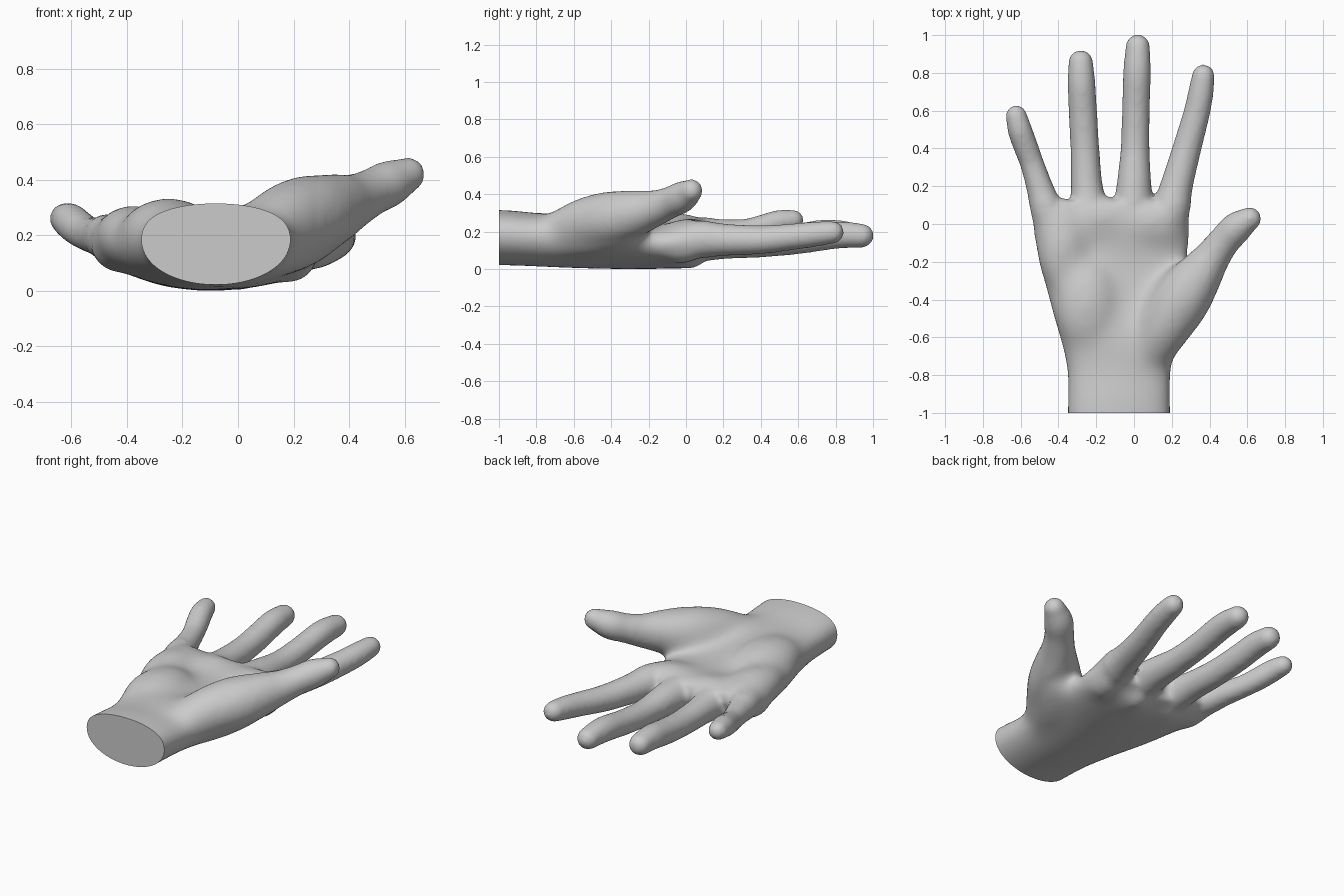
import bpy, bmesh, math
from mathutils import Vector

if "Cube" in bpy.data.objects:
    bpy.data.objects.remove(bpy.data.objects["Cube"], do_unlink=True)

SIDES = 28
SKIN = .005  # thickness lost again when the skin is softened
bm = bmesh.new()


def spline(pts, steps=5):
    """Smooth curve through rows of numbers of any width."""
    pts = [Vector(p) for p in pts]
    ext = [2 * pts[0] - pts[1]] + pts + [2 * pts[-1] - pts[-2]]
    out = []
    for a, b, c, d in zip(ext, ext[1:], ext[2:], ext[3:]):
        for i in range(steps):
            t = i / steps
            out.append(0.5 * (2 * b + (c - a) * t + (2 * a - 5 * b + 4 * c - d) * t * t
                              + (3 * b - a - 3 * c + d) * t ** 3))
    return out + [pts[-1]]


def skin(rings):
    """Closed shell through rings of points."""
    loops = [[bm.verts.new(p) for p in ring] for ring in rings]
    for a, b in zip(loops, loops[1:]):
        for i in range(SIDES):
            j = (i + 1) % SIDES
            bm.faces.new((a[i], a[j], b[j], b[i]))
    bm.faces.new(loops[0][::-1])
    bm.faces.new(loops[-1])


def digit(path):
    """Round-tipped finger; path rows are x, y, z, radius."""
    rows = spline(path)
    for row in rows:
        row[3] += SKIN
    tip, prev = rows[-1], rows[-2]
    heading = (tip - prev).to_3d().normalized()
    for k in range(1, 7):
        a = math.radians(14 * k)
        p = tip.to_3d() + heading * tip[3] * math.sin(a)
        rows.append(Vector((*p, tip[3] * math.cos(a))))
    rings = []
    for i, row in enumerate(rows):
        t = (rows[min(i + 1, len(rows) - 1)] - rows[max(i - 1, 0)]).to_3d().normalized()
        side = t.cross(Vector((0, 0, 1))).normalized()
        up = side.cross(t)
        rings.append([row.to_3d() + row[3] * (side * math.cos(u) + up * math.sin(u))
                      for u in (-2 * math.pi * n / SIDES for n in range(SIDES))])
    skin(rings)


def pad(centre, size):
    """Soft rounded mound."""
    made = bmesh.ops.create_uvsphere(bm, u_segments=24, v_segments=16, radius=1)["verts"]
    for v in made:
        v.co = Vector(centre) + Vector(a * b for a, b in zip(v.co, size))


# Wrist and palm: y, left edge, right edge, bottom, top
palm = [(-1.2, -.36, .20, .025, .32), (-.95, -.36, .20, .018, .318),
        (-.78, -.36, .20, .012, .30), (-.6, -.40, .22, .004, .30),
        (-.4, -.46, .25, 0, .265), (-.2, -.51, .29, 0, .24),
        (-.05, -.54, .305, .004, .25), (.05, -.53, .29, .03, .26), (.12, -.47, .26, .06, .24)]
rings = []
for y, x0, x1, z0, z1 in spline(palm):
    mid = z0 + (z1 - z0) * .56
    ring = []
    for n in range(SIDES):
        a = -2 * math.pi * n / SIDES
        s = math.sin(a)
        z = mid + (z1 - mid) * s ** .75 if s > 0 else mid + (mid - z0) * s
        lift = .05 * max(0, -math.cos(a)) ** 2 * max(0, min(1, (y + .7) / .6))
        ring.append(Vector(((x0 + x1) / 2 + (x1 - x0) / 2 * math.cos(a), y, z + lift)))
    rings.append(ring)
skin(rings)

# Fingers and thumb
digit([(.15, -.1, .145, .09), (.19, .05, .16, .10), (.225, .2, .158, .082), (.28, .4, .158, .072),
       (.33, .58, .175, .066), (.353, .69, .188, .063), (.367, .785, .198, .056)])
digit([(-.01, -.1, .13, .09), (-.005, .05, .145, .102), (0, .2, .147, .088), (.006, .4, .14, .072),
       (.01, .6, .155, .069), (.016, .8, .183, .069), (.02, .94, .18, .06)])
digit([(-.22, -.1, .14, .09), (-.235, .05, .15, .102), (-.25, .2, .15, .08), (-.26, .4, .15, .072),
       (-.27, .58, .167, .071), (-.278, .74, .192, .069), (-.282, .856, .193, .061)])
digit([(-.42, -.12, .17, .08), (-.45, .03, .19, .09), (-.495, .18, .197, .068), (-.54, .32, .207, .059),
       (-.577, .42, .23, .061), (-.605, .5, .253, .06), (-.623, .573, .262, .052)])
digit([(.06, -.72, .18, .11), (.16, -.55, .24, .14), (.25, -.4, .27, .15), (.34, -.27, .30, .125),
       (.415, -.17, .325, .094), (.478, -.09, .355, .08), (.543, -.02, .387, .079),
       (.612, .028, .42, .058)])

# Skin filling the gap between thumb and back
digit([(.1, -.68, .14, .08), (.2, -.47, .165, .095), (.27, -.32, .19, .085)])

# Mounds of the palm: heel, edge and finger bases
pad((-.25, -.43, .21), (.18, .27, .13))
pad((-.38, -.12, .20), (.14, .26, .115))
pad((-.2, .02, .175), (.24, .13, .1))
pad((.08, .0, .175), (.21, .13, .1))

# Knuckles on the back
for x, y, z in ((.2, -.03, .1), (.0, 0, .07), (-.23, -.02, .08), (-.45, -.04, .14)):
    pad((x, y, z), (.085, .1, .08))

# Fuse all the shells into one soft skin
raw = bpy.data.meshes.new("hand_shells")
bm.to_mesh(raw)
bm.free()
temp = bpy.data.objects.new("hand_shells", raw)
bpy.context.collection.objects.link(temp)
remesh = temp.modifiers.new("fuse", "REMESH")
remesh.mode = "VOXEL"
remesh.voxel_size = .013
soft = temp.modifiers.new("soften", "SMOOTH")
soft.factor = .5
soft.iterations = 14
graph = bpy.context.evaluated_depsgraph_get()
skin_mesh = bpy.data.meshes.new_from_object(temp.evaluated_get(graph))
bpy.data.objects.remove(temp, do_unlink=True)

# Blend the palm mounds further, fading out towards the fingers and thumb
bm = bmesh.new()
bm.from_mesh(skin_mesh)
for step in range(8):
    zone = [v for v in bm.verts if v.co.y < .1 - .015 * step and v.co.x < .4 - .015 * step]
    for _ in range(9):
        bmesh.ops.smooth_vert(bm, verts=zone, factor=.5, use_axis_x=True,
                              use_axis_y=True, use_axis_z=True)

# Cut the wrist flat and settle the hand on the ground
cut = bmesh.ops.bisect_plane(bm, geom=bm.verts[:] + bm.edges[:] + bm.faces[:], dist=1e-5,
                             plane_co=(0, -1, 0), plane_no=(0, -1, 0), clear_outer=True)
rim = [e for e in cut["geom_cut"] if isinstance(e, bmesh.types.BMEdge)]
bmesh.ops.holes_fill(bm, edges=rim, sides=0)
low = min(v.co.z for v in bm.verts)
bmesh.ops.translate(bm, verts=bm.verts, vec=(0, 0, -low))
bmesh.ops.recalc_face_normals(bm, faces=bm.faces)
bm.to_mesh(skin_mesh)
bm.free()

hand = bpy.data.objects.new("hand", skin_mesh)
bpy.context.collection.objects.link(hand)
grey = bpy.data.materials.new("plain_grey")
grey.use_nodes = True
colour = (.6, .6, .6, 1)
grey.diffuse_color = colour
grey.node_tree.nodes["Principled BSDF"].inputs["Base Color"].default_value = colour
skin_mesh.materials.clear()
skin_mesh.materials.append(grey)

bpy.ops.object.select_all(action="DESELECT")
hand.select_set(True)
bpy.context.view_layer.objects.active = hand
bpy.ops.object.shade_smooth_by_angle(angle=math.radians(40))
